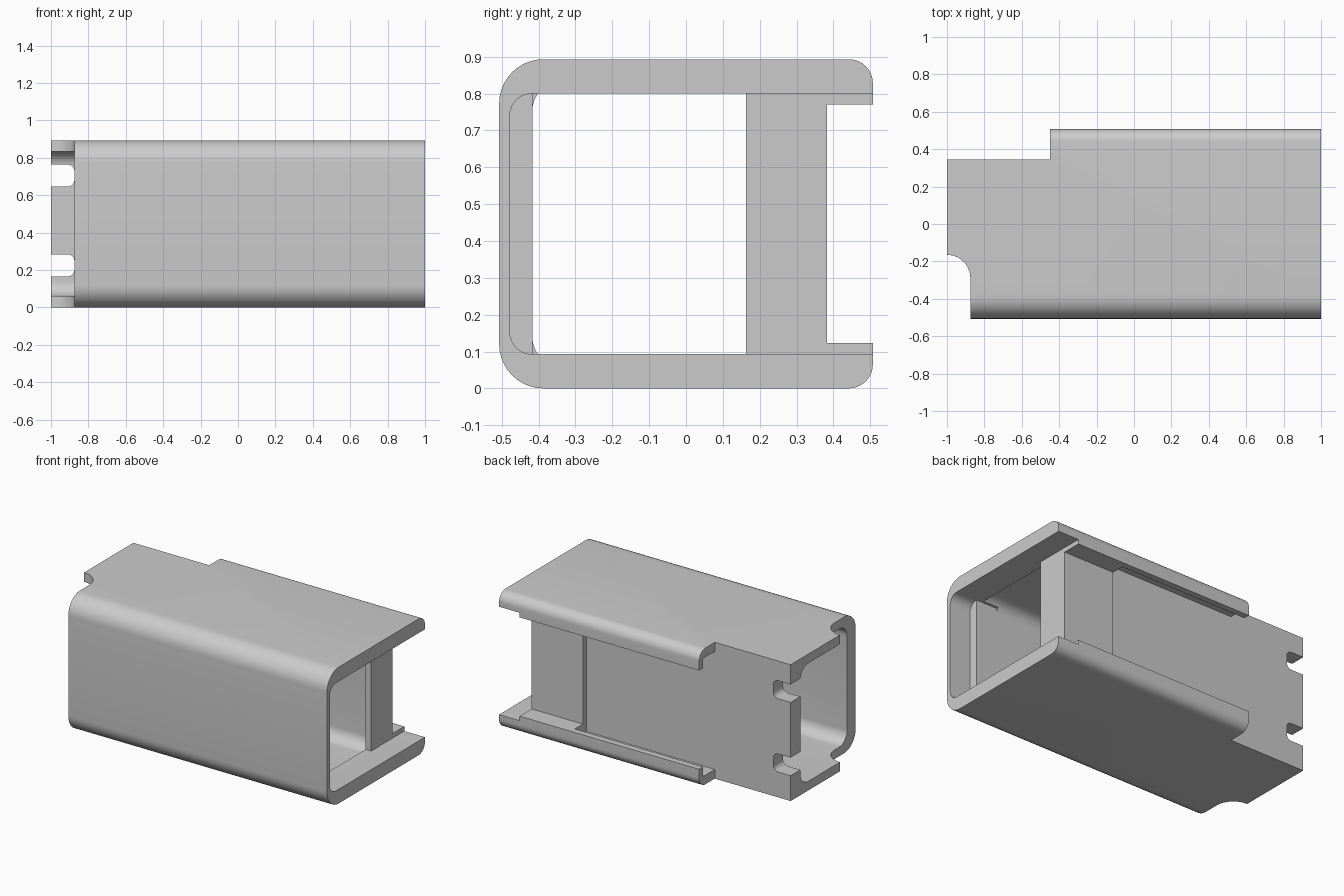
import bpy, bmesh
from math import cos, sin, pi, radians
from mathutils import Vector

if "Cube" in bpy.data.objects:
    bpy.data.objects.remove(bpy.data.objects["Cube"], do_unlink=True)

grey = bpy.data.materials.new("plain grey")
grey.use_nodes = True
COLOUR = (0.6, 0.6, 0.6, 1)
grey.diffuse_color = COLOUR
grey.node_tree.nodes["Principled BSDF"].inputs["Base Color"].default_value = COLOUR

H = 0.893          # overall height
MID = H / 2
STEPS = 10         # segments per rounded corner


def rounded(corners):
    """Outline from square corners (u, v, radius)."""
    out = []
    for i, (u, v, r) in enumerate(corners):
        p = Vector((u, v))
        if r == 0:
            out.append(p)
            continue
        d1 = (Vector(corners[i - 1][:2]) - p).normalized()
        d2 = (Vector(corners[(i + 1) % len(corners)][:2]) - p).normalized()
        centre = p + r * (d1 + d2)
        for k in range(STEPS + 1):
            t = k / STEPS * pi / 2
            out.append(centre - r * (d2 * cos(t) + d1 * sin(t)))
    return out


def prism(name, axis, lo, hi, u, v, radii=(0, 0, 0, 0)):
    """Rounded rectangle u x v, extruded along an axis from lo to hi.
    Radii run from (low u, low v) counter-clockwise."""
    corners = [(u[0], v[0], radii[0]), (u[1], v[0], radii[1]),
               (u[1], v[1], radii[2]), (u[0], v[1], radii[3])]
    place = {"x": lambda p, w: (w, p.x, p.y),
             "y": lambda p, w: (p.x, w, p.y),
             "z": lambda p, w: (p.x, p.y, w)}[axis]
    bm = bmesh.new()
    outline = rounded(corners)
    face = bm.faces.new([bm.verts.new(place(p, lo)) for p in outline])
    grown = bmesh.ops.extrude_face_region(bm, geom=[face])["geom"]
    shift = Vector(place(Vector((0, 0)), hi - lo))
    bmesh.ops.translate(bm, vec=shift,
                        verts=[g for g in grown if isinstance(g, bmesh.types.BMVert)])
    bmesh.ops.recalc_face_normals(bm, faces=bm.faces)
    mesh = bpy.data.meshes.new(name)
    bm.to_mesh(mesh)
    bm.free()
    mesh.materials.append(grey)
    obj = bpy.data.objects.new(name, mesh)
    bpy.context.collection.objects.link(obj)
    return obj


# Outer sleeve, large radius at the front and small at the back
housing = prism("housing", "x", -1, 1, (-0.507, 0.507), (0, H),
                (0.12, 0.065, 0.065, 0.12))


def cut(*args):
    tool = prism("cutter", *args)
    tool.hide_render = True
    mod = housing.modifiers.new("cut", "BOOLEAN")
    mod.operation = "DIFFERENCE"
    mod.solver = "EXACT"
    mod.object = tool
    bpy.context.view_layer.objects.active = housing
    bpy.ops.object.modifier_apply(modifier=mod.name)
    bpy.data.objects.remove(tool, do_unlink=True)


# Main hollow, narrower neck, and wide mouth at the open end
cut("x", -1.1, 0.81, (-0.417, 0.245), (0.06, H - 0.06), (0.08,) * 4)
cut("x", 0.7, 0.9, (-0.417, 0.163), (0.093, H - 0.093))
cut("x", 0.85, 1.1, (-0.478, 0.7), (0.093, H - 0.093), (0.06, 0, 0, 0.06))

# Rear channel: shallow beside the post, deeper along the rear wall
cut("x", 0.3, 0.9, (0.383, 0.7), (0.123, H - 0.123))
cut("x", -1.1, 0.48, (0.345, 0.7), (0.123, H - 0.123))
cut("x", -1.1, 0.48, (0.345, 0.467), (0.06, H - 0.06))

# Rear corner step and rounded front corner notch
cut("z", -0.1, 1, (-1.1, -0.45), (0.345, 0.7))
cut("z", -0.1, 1, (-1.1, -0.875), (-0.7, -0.165), (0, 0, 0.124, 0))

# Two slots in the end of the rear wall
for z in (0.225, H - 0.188):
    cut("y", 0.1, 0.6, (-1.1, -0.875), (z - 0.059, z + 0.059), (0, 0.035, 0.035, 0))

bpy.ops.object.select_all(action="DESELECT")
housing.select_set(True)
bpy.context.view_layer.objects.active = housing
bpy.ops.object.shade_smooth_by_angle(angle=radians(30))
